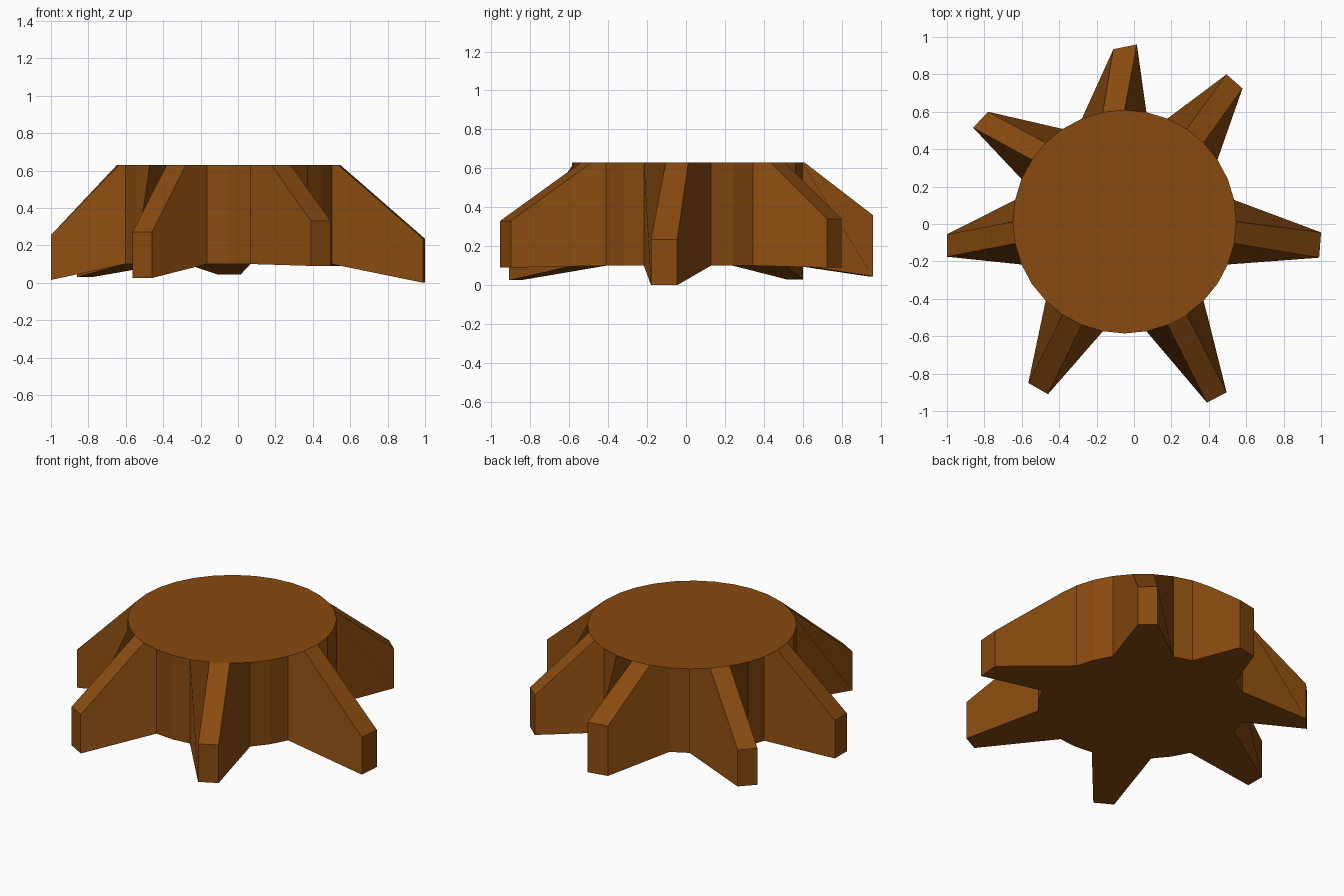
import bpy, bmesh
from math import cos, sin, tau

if "Cube" in bpy.data.objects:
    bpy.data.objects.remove(bpy.data.objects["Cube"])

SIDES, RADIUS = 32, 0.597
CX, CY = -0.05, 0.012
Z_LOW, Z_TOP = 0.10, 0.63

# each root: first rim step (spans three), two tip corners, tip bottom z, tip top z
ROOTS = {
    3: ((0.58, 0.725), (0.495, 0.80), 0.09, 0.34),
    7: ((0.015, 0.96), (-0.11, 0.935), 0.045, 0.36),
    11: ((-0.78, 0.60), (-0.86, 0.515), 0.03, 0.26),
    15: ((-1.0, -0.055), (-1.0, -0.175), 0.015, 0.255),
    20: ((-0.565, -0.85), (-0.46, -0.91), 0.025, 0.27),
    25: ((0.39, -0.955), (0.495, -0.90), 0.09, 0.33),
    30: ((0.99, -0.18), (1.0, -0.045), 0.0, 0.235),
}

bm = bmesh.new()


def ring(z):
    return [bm.verts.new((CX + RADIUS * cos(tau * i / SIDES),
                          CY + RADIUS * sin(tau * i / SIDES), z))
            for i in range(SIDES)]


# trunk rim rings and flat cut top
top, low = ring(Z_TOP), ring(Z_LOW)
bm.faces.new(top)

# walk around the trunk, adding plain wall or a tapered root
underside = []
step = 3
while step < SIDES + 3:
    i = step % SIDES
    if i in ROOTS:
        a, b, z0, z1 = ROOTS[i]
        a0, a1, b0, b1 = [bm.verts.new((*p, z)) for p in (a, b) for z in (z0, z1)]
        t = [top[(i + k) % SIDES] for k in range(4)]
        end = low[(i + 3) % SIDES]
        bm.faces.new((low[i], a0, a1, t[1], t[0]))   # side
        bm.faces.new((a1, b1, t[2], t[1]))           # sloping ridge
        bm.faces.new((b0, end, t[3], t[2], b1))      # other side
        bm.faces.new((a0, b0, b1, a1))               # tip
        underside += [low[i], a0, b0]
        step += 3
    else:
        j = (i + 1) % SIDES
        bm.faces.new((low[i], low[j], top[j], top[i]))
        underside.append(low[i])
        step += 1

# single underside face following the star outline
bm.faces.new(underside[::-1])
bmesh.ops.delete(bm, geom=[v for v in bm.verts if not v.link_faces], context='VERTS')
bmesh.ops.recalc_face_normals(bm, faces=bm.faces[:])

mesh = bpy.data.meshes.new("tree_stump")
bm.to_mesh(mesh)
bm.free()
stump = bpy.data.objects.new("tree_stump", mesh)
bpy.context.collection.objects.link(stump)

bark = bpy.data.materials.new("bark")
bark.diffuse_color = (0.25, 0.07, 0.005, 1)
bark.use_nodes = True
bark.node_tree.nodes["Principled BSDF"].inputs["Base Color"].default_value = bark.diffuse_color
mesh.materials.append(bark)
